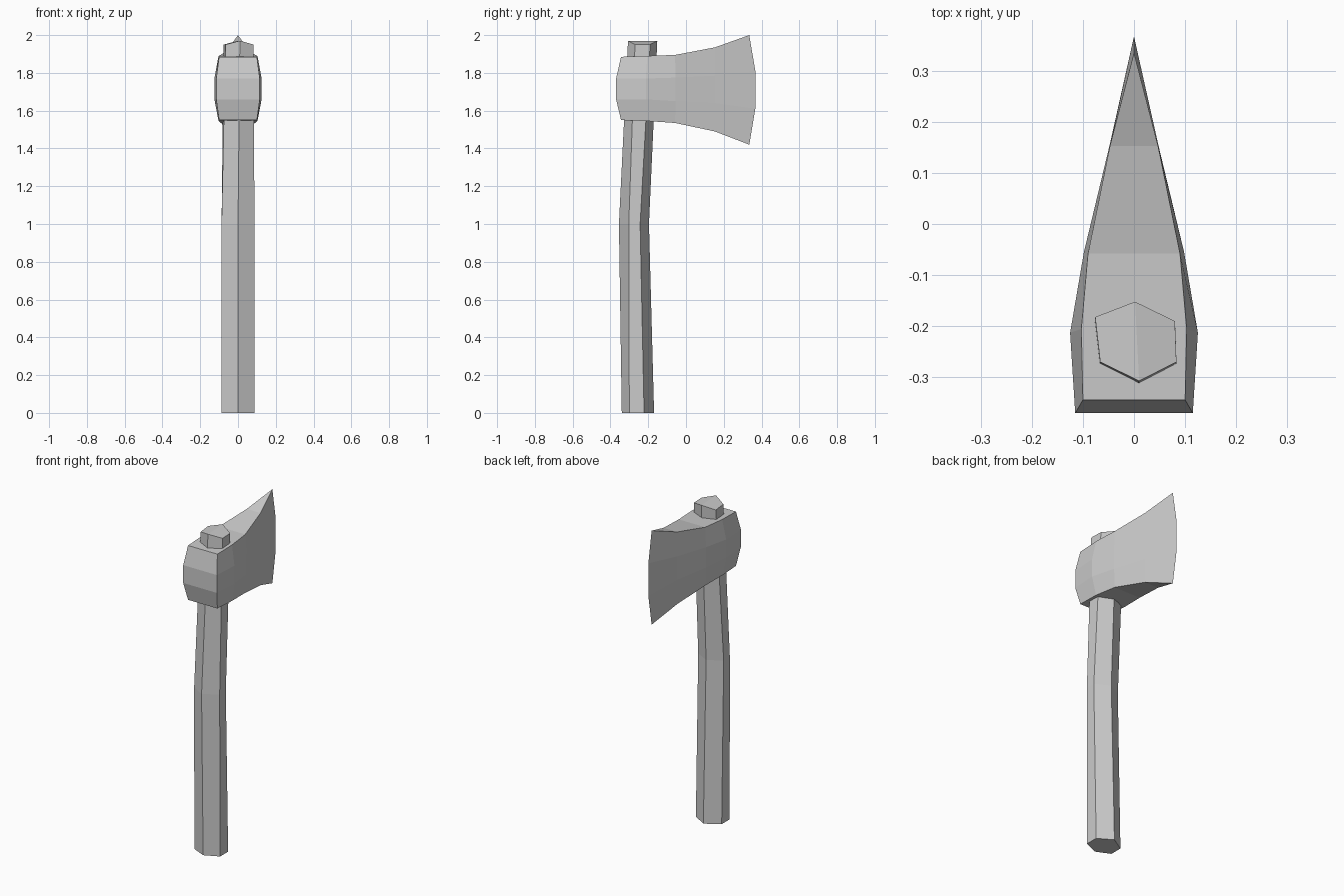
import bpy, bmesh

if "Cube" in bpy.data.objects:
    bpy.data.objects.remove(bpy.data.objects["Cube"])


def make_object(name, bm):
    bmesh.ops.remove_doubles(bm, verts=bm.verts, dist=0.0005)
    bmesh.ops.dissolve_degenerate(bm, edges=bm.edges, dist=0.0001)
    bmesh.ops.recalc_face_normals(bm, faces=bm.faces)
    mesh = bpy.data.meshes.new(name)
    bm.to_mesh(mesh)
    bm.free()
    obj = bpy.data.objects.new(name, mesh)
    bpy.context.collection.objects.link(obj)
    return obj


def loft(bm, rings):
    """Bridge closed rings of points with quads; returns the vertex rings."""
    loops = [[bm.verts.new(p) for p in ring] for ring in rings]
    for a, b in zip(loops, loops[1:]):
        n = len(a)
        for i in range(n):
            j = (i + 1) % n
            bm.faces.new((a[i], a[j], b[j], b[i]))
    return loops


# Handle: bent hexagonal shaft with a slightly ridged top
def hexagon(z, half, ys):
    y0, y1, y2, y3 = ys
    return [(0, y0, z), (half, y1, z), (half, y2, z),
            (0, y3, z), (-half, y2, z), (-half, y1, z)]


top = [(0.01, -0.307, 1.97), (0.083, -0.27, 1.95), (0.08, -0.19, 1.95),
       (0.002, -0.152, 1.97), (-0.076, -0.182, 1.95), (-0.066, -0.27, 1.95)]
bm = bmesh.new()
rings = loft(bm, [hexagon(0, 0.088, (-0.34, -0.30, -0.222, -0.169)),
                  hexagon(1.0, 0.087, (-0.355, -0.303, -0.243, -0.196)),
                  top])
bm.faces.new(rings[0])
t = rings[-1]
bm.faces.new((t[0], t[1], t[2], t[3]))
bm.faces.new((t[0], t[3], t[4], t[5]))
make_object("handle", bm)

# Axe head: sections from poll to edge, each with four levels from bottom to top
# (y outer, y middle, half width outer, half width middle, four z levels)
sections = [
    (-0.344, -0.370, 0.100, 0.115, (1.55, 1.66, 1.77, 1.885)),
    (-0.205, -0.213, 0.103, 0.125, (1.545, 1.66, 1.77, 1.89)),
    (-0.058, -0.055, 0.090, 0.098, (1.535, 1.65, 1.775, 1.895)),
    (0.153, 0.153, 0.047, 0.048, (1.49, 1.64, 1.785, 1.935)),
    (0.335, 0.367, 0.0, 0.0, (1.42, 1.61, 1.81, 2.0)),
]
bm = bmesh.new()
rings = []
for yo, ym, wo, wm, zs in sections:
    side = list(zip((wo, wm, wm, wo), (yo, ym, ym, yo), zs))
    rings.append(side + [(-x, y, z) for x, y, z in reversed(side)])
loops = loft(bm, rings)
back = loops[0]
for i in range(3):
    bm.faces.new((back[i], back[i + 1], back[6 - i], back[7 - i]))
make_object("axe_head", bm)
